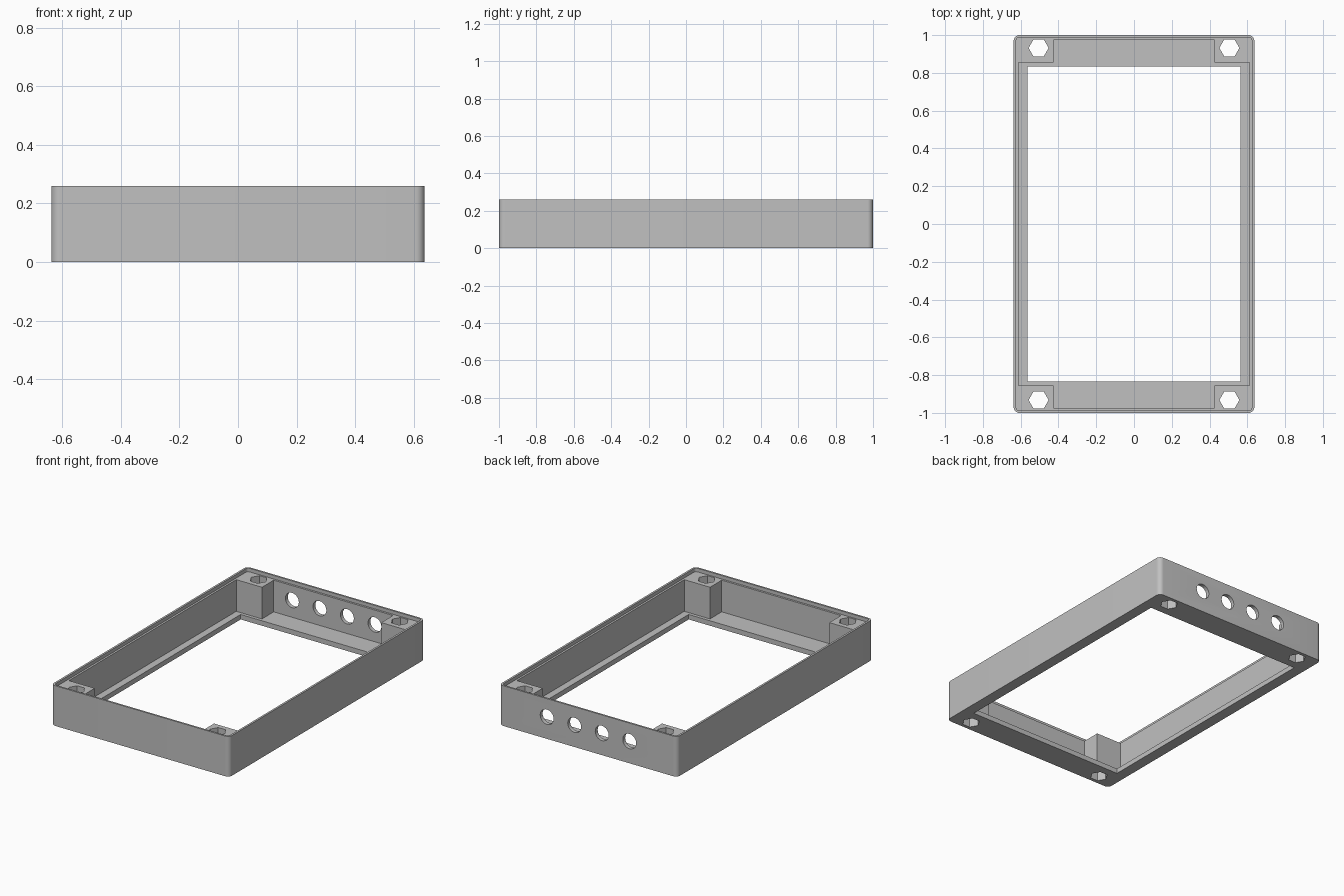
import bpy
import bmesh
from math import cos, sin, pi, radians

if "Cube" in bpy.data.objects:
    bpy.data.objects.remove(bpy.data.objects["Cube"], do_unlink=True)

HX, HY, HEIGHT = 0.637, 1.0, 0.26
FLOOR, LEDGE = 0.032, 0.237

grey = bpy.data.materials.new("plain grey")
grey.use_nodes = True
grey.diffuse_color = (0.53, 0.53, 0.53, 1)
grey.node_tree.nodes["Principled BSDF"].inputs["Base Color"].default_value = grey.diffuse_color


def prism(name, outline, z0, z1):
    """Extrude an outline in the xy plane from z0 to z1."""
    bm = bmesh.new()
    face = bm.faces.new([bm.verts.new((x, y, z0)) for x, y in outline])
    top = bmesh.ops.extrude_face_region(bm, geom=[face])["geom"]
    verts = [v for v in top if isinstance(v, bmesh.types.BMVert)]
    bmesh.ops.translate(bm, verts=verts, vec=(0, 0, z1 - z0))
    bmesh.ops.recalc_face_normals(bm, faces=bm.faces)
    mesh = bpy.data.meshes.new(name)
    bm.to_mesh(mesh)
    bm.free()
    mesh.materials.append(grey)
    obj = bpy.data.objects.new(name, mesh)
    bpy.context.collection.objects.link(obj)
    return obj


def rounded_rect(hx, hy, r, steps=8):
    corners = ((1, 1), (-1, 1), (-1, -1), (1, -1))
    return [(sx * (hx - r) + r * cos(a), sy * (hy - r) + r * sin(a))
            for i, (sx, sy) in enumerate(corners)
            for a in [(i + k / steps) * pi / 2 for k in range(steps + 1)]]


def rect(hx, hy):
    return [(hx, hy), (-hx, hy), (-hx, -hy), (hx, -hy)]


def circle(cx, cy, r, sides):
    return [(cx + r * cos(2 * pi * k / sides), cy + r * sin(2 * pi * k / sides))
            for k in range(sides)]


def cut(obj, cutter):
    """Subtract the cutter, then discard it."""
    cutter.hide_render = True
    mod = obj.modifiers.new("cut", 'BOOLEAN')
    mod.operation = 'DIFFERENCE'
    mod.solver = 'EXACT'
    mod.object = cutter
    bpy.context.view_layer.objects.active = obj
    bpy.ops.object.modifier_apply(modifier=mod.name)
    bpy.data.objects.remove(cutter, do_unlink=True)


# Outer shell with rounded vertical corners
frame = prism("enclosure_frame", rounded_rect(HX, HY, 0.03), 0, HEIGHT)

# Shallow step inside the top rim
cut(frame, prism("rim_cutter", rounded_rect(0.624, 0.988, 0.017), LEDGE, 0.4))

# Cross-shaped cavity, which leaves the four corner posts standing
wx, wy, px, py = 0.611, 0.975, 0.427, 0.855
quarter = [(wx, py), (px, py), (px, wy)]
cross = (quarter + [(-x, y) for x, y in reversed(quarter)]
         + [(-x, -y) for x, y in quarter] + [(x, -y) for x, y in reversed(quarter)])
cut(frame, prism("cavity_cutter", cross, FLOOR, 0.3))

# Large opening in the floor
cut(frame, prism("opening_cutter", rect(0.565, 0.834), -0.1, 0.1))

# Hexagonal screw holes through the posts
for sx in (-1, 1):
    for sy in (-1, 1):
        cut(frame, prism("screw_cutter", circle(sx * 0.505, sy * 0.932, 0.053, 6), -0.1, 0.4))

# Row of four round ports in the back wall
for i in range(4):
    port = prism("port_cutter", circle((i - 1.5) * 0.197, 0.142, 0.048, 32), -1.1, -0.9)
    port.rotation_euler.x = radians(90)
    bpy.context.view_layer.update()
    cut(frame, port)

# Smooth the rounded parts while keeping edges sharp
bpy.ops.object.select_all(action='DESELECT')
frame.select_set(True)
bpy.context.view_layer.objects.active = frame
bpy.ops.object.shade_smooth_by_angle(angle=radians(30))
